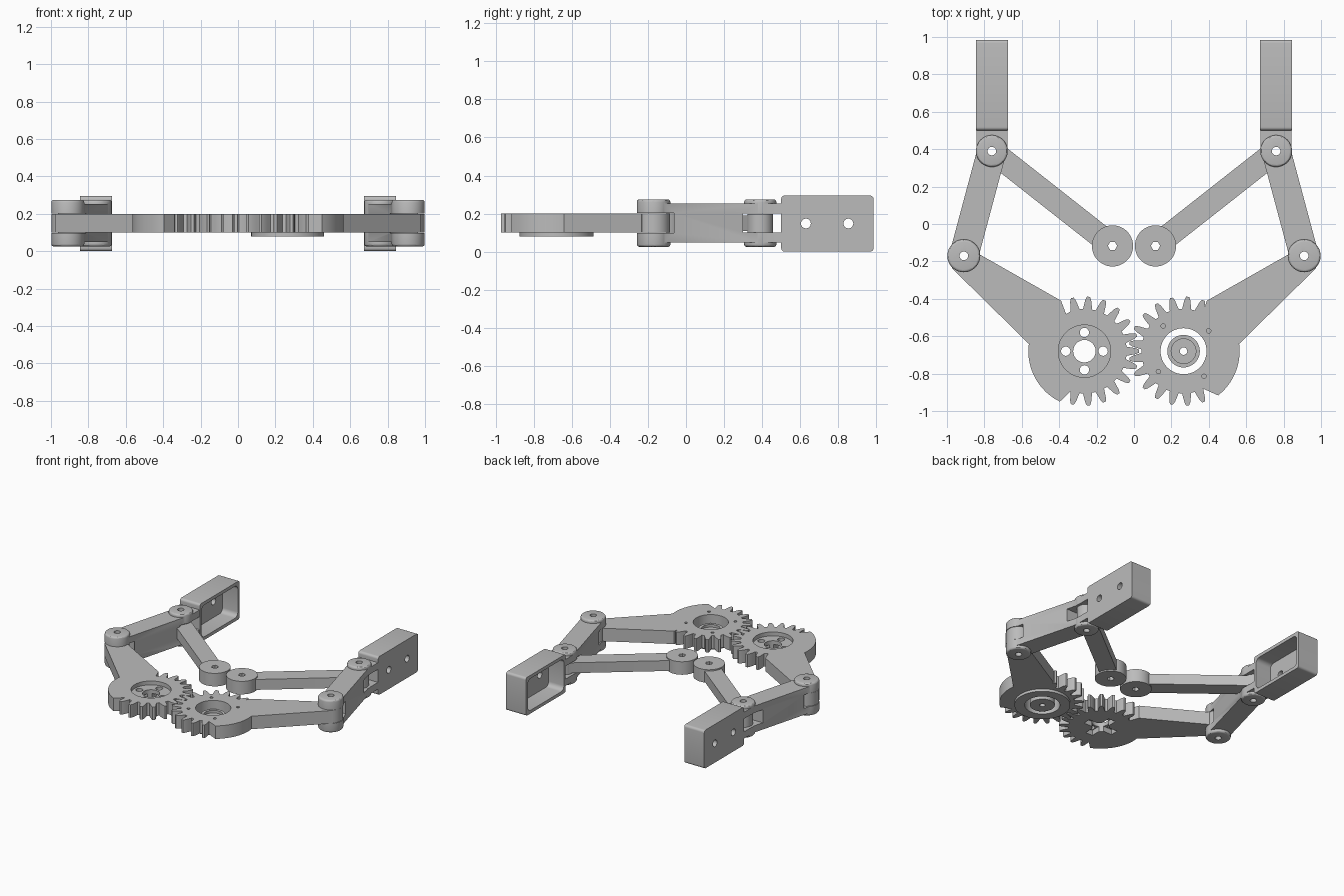
import bpy, bmesh
from math import sin, cos, radians, pi
from mathutils import Matrix, Vector

cube = bpy.data.objects.get("Cube")
if cube:
    bpy.data.objects.remove(cube, do_unlink=True)

grey = bpy.data.materials.new("plain grey")
grey.use_nodes = True
grey.diffuse_color = (0.5, 0.5, 0.5, 1)
grey.node_tree.nodes["Principled BSDF"].inputs["Base Color"].default_value = (0.5, 0.5, 0.5, 1)

# Swaps a flat profile into the y-z plane, extruded along x
SIDEWAYS = Matrix(((0, 0, 1, 0), (1, 0, 0, 0), (0, 1, 0, 0), (0, 0, 0, 1)))
PIVOT_LOW, PIVOT_TOP, PIVOT_MID = Vector((0.91, -0.17)), Vector((0.76, 0.39)), Vector((0.115, -0.117))
GEAR = Vector((0.265, -0.68))
TEETH = 21


def prism(name, points, z0, z1, matrix=None):
    """Extrude a closed outline between two heights."""
    bm = bmesh.new()
    face = bm.faces.new([bm.verts.new((p[0], p[1], z0)) for p in points])
    out = bmesh.ops.extrude_face_region(bm, geom=[face])
    for v in out["geom"]:
        if isinstance(v, bmesh.types.BMVert):
            v.co.z = z1
    return finish(name, bm, matrix)


def finish(name, bm, matrix=None):
    if matrix:
        bm.transform(matrix)
    bmesh.ops.recalc_face_normals(bm, faces=bm.faces)
    mesh = bpy.data.meshes.new(name)
    bm.to_mesh(mesh)
    bm.free()
    mesh.materials.append(grey)
    obj = bpy.data.objects.new(name, mesh)
    bpy.context.collection.objects.link(obj)
    return obj


def arc(c, r, a0, a1, n):
    return [(c[0] + r * cos(radians(a0 + (a1 - a0) * i / n)),
             c[1] + r * sin(radians(a0 + (a1 - a0) * i / n))) for i in range(n + 1)]


def disc(name, c, r, z0, z1, matrix=None, n=48):
    return prism(name, arc(c, r, 0, 360, n)[:-1], z0, z1, matrix)


def knob(c, r, z0, z1, soft_top):
    """Disc with its outer rim rounded over."""
    obj = disc("knob", c, r, z0, z1)
    bm = bmesh.new()
    bm.from_mesh(obj.data)
    z = z1 if soft_top else z0
    rim = [e for e in bm.edges if all(abs(v.co.z - z) < 1e-4 for v in e.verts)]
    bmesh.ops.bevel(bm, geom=rim, offset=0.014, segments=3, profile=0.5, affect='EDGES')
    bm.to_mesh(obj.data)
    bm.free()
    return obj


def box(x0, x1, y0, y1, z0, z1):
    return prism("box", [(x0, y0), (x1, y0), (x1, y1), (x0, y1)], z0, z1)


def bar(name, a, b, width, z0, z1):
    d = (b - a).normalized() * width / 2
    n = Vector((-d.y, d.x))
    return prism(name, [a + n, a - n, b - n, b + n], z0, z1)


def rounded(y0, y1, z0, z1, r):
    corners = [(y1 - r, z1 - r), (y0 + r, z1 - r), (y0 + r, z0 + r), (y1 - r, z0 + r)]
    return [p for i, c in enumerate(corners) for p in arc(c, r, 90 * i, 90 * i + 90, 5)]


def combine(base, operation, *tools):
    for tool in tools:
        tool.hide_render = True
        mod = base.modifiers.new("cut", 'BOOLEAN')
        mod.operation, mod.object, mod.solver = operation, tool, 'EXACT'
        bpy.context.view_layer.objects.active = base
        bpy.ops.object.modifier_apply(modifier=mod.name)
        bpy.data.objects.remove(tool, do_unlink=True)


def smooth(*objs):
    for o in objs:
        bpy.ops.object.select_all(action='DESELECT')
        o.select_set(True)
        bpy.context.view_layer.objects.active = o
        bpy.ops.object.shade_smooth_by_angle(angle=radians(30))


def mirrored(obj, name):
    bm = bmesh.new()
    bm.from_mesh(obj.data)
    bm.transform(Matrix.Scale(-1, 4, (1, 0, 0)))
    return finish(name, bm)


# Gear arms: partial gear, plain sector and tapering arm in one plate
TOOTH = [(-0.36, 0.226), (-0.27, 0.25), (-0.19, 0.275), (-0.09, 0.292),
         (0.09, 0.292), (0.19, 0.275), (0.27, 0.25), (0.36, 0.226)]


def gear_arm(name, side, phase, count, sector_start):
    step = 360 / TEETH
    outline = []
    for k in range(count):
        mid = 180 + (k - (count - 1) / 2 + phase) * step
        for f, r in TOOTH:
            outline += arc(GEAR, r, mid + f * step, 0, 1)[:1]
    outline += arc(GEAR, 0.3, sector_start, 375, 14)
    outline += arc(GEAR, 0.22, 378, 420, 4)
    flip = Matrix.Scale(side, 4, (1, 0, 0))
    plate = prism(name, outline, 0.1, 0.2, flip)
    arm = prism("arm", [(0.39, -0.41), (0.83, -0.16), PIVOT_LOW, (0.975, -0.235),
                        (0.563, -0.64), (0.3, -0.65)], 0.1, 0.2, flip)
    end = disc("end", PIVOT_LOW, 0.086, 0.1, 0.2, flip)
    combine(plate, 'UNION', arm, end)
    combine(plate, 'DIFFERENCE', disc("hole", PIVOT_LOW, 0.023, 0, 0.3, flip, 20))
    return plate


left_gear = gear_arm("left_gear_arm", 1, 0, 14, 308)
right_gear = gear_arm("right_gear_arm", -1, 0, 13, 296)

# Left gear: bearing bore, screw holes, flange and hub
combine(left_gear, 'DIFFERENCE', disc("bore", GEAR, 0.123, 0, 0.3))
for k in range(4):
    a = radians(39 + 90 * k)
    c = GEAR + 0.173 * Vector((cos(a), sin(a)))
    combine(left_gear, 'DIFFERENCE', disc("screw_hole", c, 0.012, 0.05, 0.3, n=12))
flange = disc("bearing_flange", GEAR, 0.195, 0.08, 0.1)
combine(flange, 'DIFFERENCE', disc("bore", GEAR, 0.123, 0, 0.3))
hub = disc("bearing_hub", GEAR, 0.087, 0.08, 0.15)
combine(hub, 'DIFFERENCE', disc("dish", GEAR, 0.066, 0.13, 0.3), disc("hole", GEAR, 0.02, 0, 0.3, n=16))

# Right gear: recessed face, horn slots underneath and through holes
c = Vector((-GEAR.x, GEAR.y))
combine(right_gear, 'DIFFERENCE', disc("recess", c, 0.14, 0.17, 0.3), disc("bore", c, 0.06, 0, 0.3),
        box(c.x - 0.125, c.x + 0.125, c.y - 0.03, c.y + 0.03, 0, 0.14),
        box(c.x - 0.03, c.x + 0.03, c.y - 0.125, c.y + 0.125, 0, 0.14))
for k in range(4):
    h = c + 0.1 * Vector((cos(k * pi / 2), sin(k * pi / 2)))
    combine(right_gear, 'DIFFERENCE', disc("hole", h, 0.025, 0, 0.3, n=20))

# Couplers: thin bar between a fork pivot and a large inner boss
coupler = bar("left_coupler", PIVOT_TOP, PIVOT_MID, 0.125, 0.11, 0.19)
combine(coupler, 'UNION', disc("end", PIVOT_TOP, 0.068, 0.102, 0.198), disc("boss", PIVOT_MID, 0.11, 0.1, 0.2))
combine(coupler, 'DIFFERENCE', disc("hole", PIVOT_TOP, 0.023, 0, 0.3, n=20),
        disc("hole", PIVOT_MID, 0.025, 0, 0.3, n=6))

# Fingers: slotted link, pivot knobs, neck and hollow tip
finger = bar("left_finger", PIVOT_LOW, PIVOT_TOP, 0.155, 0.048, 0.252)
combine(finger, 'UNION', box(0.677, 0.843, PIVOT_TOP.y, 0.52, 0.048, 0.252),
        knob(PIVOT_TOP, 0.085, 0.15, 0.275, True), knob(PIVOT_TOP, 0.085, 0.025, 0.15, False),
        knob(PIVOT_LOW, 0.088, 0.15, 0.275, True), knob(PIVOT_LOW, 0.088, 0.025, 0.15, False),
        prism("tip", rounded(0.5, 0.985, 0, 0.295, 0.018), 0.675, 0.845, SIDEWAYS))
combine(finger, 'DIFFERENCE', disc("slot", PIVOT_LOW, 0.12, 0.098, 0.202),
        box(0.6, 0.95, 0.3, 0.5, 0.1, 0.2),
        prism("pocket", rounded(0.522, 0.962, 0.025, 0.27, 0.035), 0.6, 0.805, SIDEWAYS),
        disc("hole", PIVOT_LOW, 0.023, -0.1, 0.4, n=20), disc("hole", PIVOT_TOP, 0.023, -0.1, 0.4, n=20),
        disc("hole", (0.63, 0.148), 0.026, 0.7, 0.9, SIDEWAYS, 16),
        disc("hole", (0.853, 0.148), 0.026, 0.7, 0.9, SIDEWAYS, 16))

# Mirror the shared parts and shade everything
smooth(left_gear, right_gear, flange, hub, coupler, finger,
       mirrored(coupler, "right_coupler"), mirrored(finger, "right_finger"))
